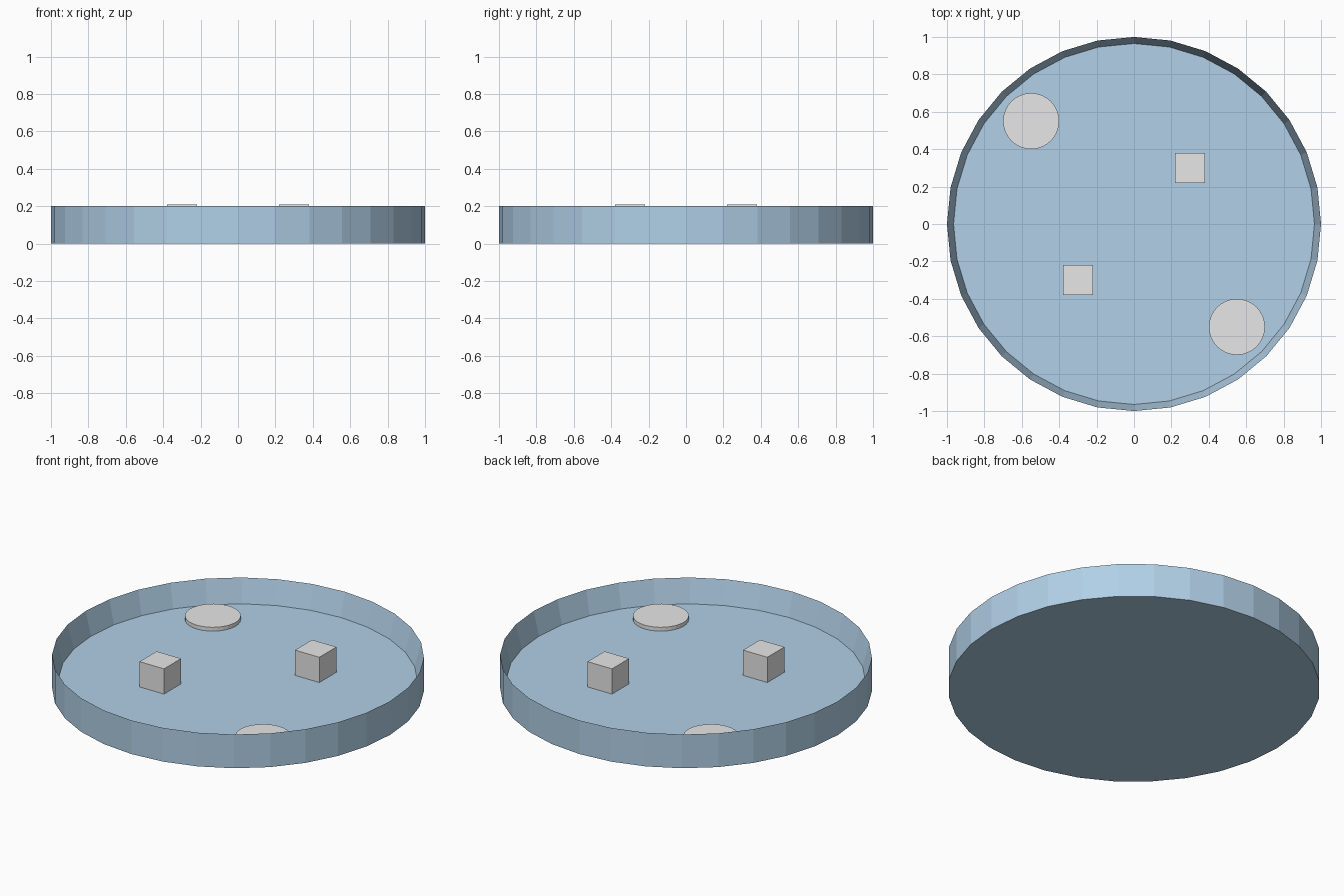
import bpy
import bmesh
from mathutils import Matrix, Vector

if "Cube" in bpy.data.objects:
    bpy.data.objects.remove(bpy.data.objects["Cube"], do_unlink=True)

SIDES = 32
FLOOR = 0.06


def make_material(name, colour):
    mat = bpy.data.materials.new(name)
    mat.use_nodes = True
    mat.diffuse_color = colour
    mat.node_tree.nodes["Principled BSDF"].inputs["Base Color"].default_value = colour
    return mat


pale_blue = make_material("pale blue", (0.44, 0.63, 0.80, 1))
light_grey = make_material("light grey", (0.80, 0.80, 0.80, 1))


def finish(name, bm, mat):
    bmesh.ops.recalc_face_normals(bm, faces=bm.faces)
    mesh = bpy.data.meshes.new(name)
    bm.to_mesh(mesh)
    bm.free()
    mesh.materials.append(mat)
    obj = bpy.data.objects.new(name, mesh)
    bpy.context.collection.objects.link(obj)
    return obj


def disc(bm, radius, bottom, top, x=0, y=0):
    bmesh.ops.create_cone(
        bm, cap_ends=True, segments=SIDES, radius1=radius, radius2=radius,
        depth=top - bottom, matrix=Matrix.Translation((x, y, (top + bottom) / 2)))


# Round tray: a solid disc whose top is inset and pushed down to the floor
bm = bmesh.new()
disc(bm, 1.0, 0, 0.2)
top = max(bm.faces, key=lambda f: f.calc_center_median().z)
bmesh.ops.inset_region(bm, faces=[top], thickness=0.035, use_even_offset=True)
bmesh.ops.translate(bm, verts=top.verts, vec=Vector((0, 0, FLOOR - 0.2)))
finish("round_tray", bm, pale_blue)

# Pairs of flat pads and blocks on opposite sides of the centre
for side, label in ((1, "front"), (-1, "back")):
    bm = bmesh.new()
    disc(bm, 0.15, FLOOR - 0.02, 0.083, 0.55 * side, -0.55 * side)
    finish(label + "_round_pad", bm, light_grey)

    bm = bmesh.new()
    bmesh.ops.create_cube(
        bm, size=0.16, matrix=Matrix.Translation((-0.3 * side, -0.3 * side, 0.13)))
    finish(label + "_block", bm, light_grey)
